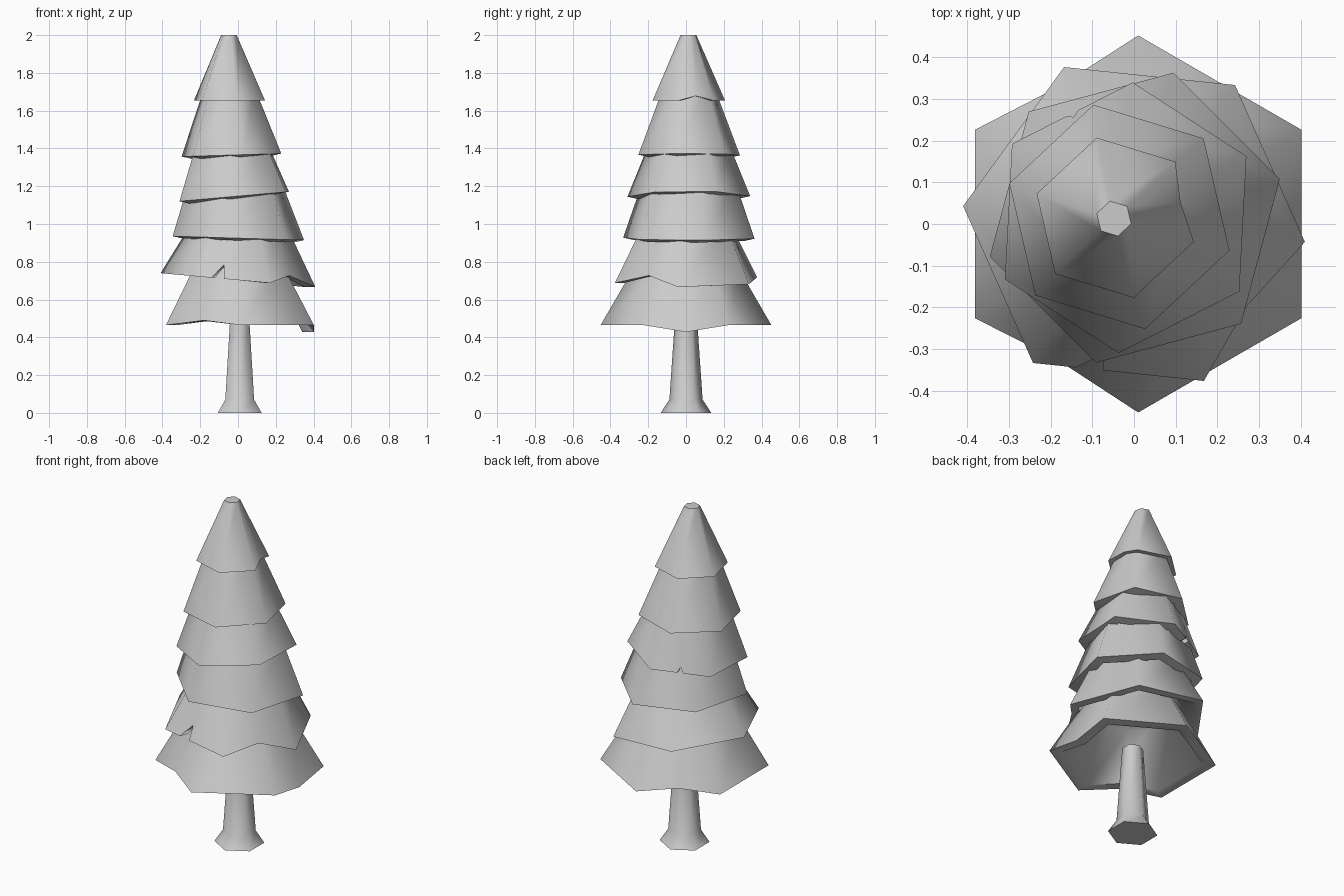
import bpy, bmesh
from math import cos, sin, radians, floor

if "Cube" in bpy.data.objects:
    bpy.data.objects.remove(bpy.data.objects["Cube"])


def hex_point(center, radius, start, t):
    """Point at position t (0..6) along the outline of a hexagon."""
    k = floor(t)
    f = t - k
    a, b = (radians(start + 60 * (k + i)) for i in (0, 1))
    return (center[0] + radius * ((1 - f) * cos(a) + f * cos(b)),
            center[1] + radius * ((1 - f) * sin(a) + f * sin(b)))


def build(name, rings, cap_first=False, cap_last=False):
    """Skin a stack of equal-length rings, from first to last."""
    bm = bmesh.new()
    loops = [[bm.verts.new(p) for p in ring] for ring in rings]
    n = len(loops[0])
    for lo, hi in zip(loops, loops[1:]):
        for i in range(n):
            j = (i + 1) % n
            bm.faces.new((lo[i], lo[j], hi[j], hi[i]))
    if cap_first:
        bm.faces.new(loops[0][::-1])
    if cap_last:
        bm.faces.new(loops[-1])
    mesh = bpy.data.meshes.new(name)
    bm.to_mesh(mesh)
    bm.free()
    obj = bpy.data.objects.new(name, mesh)
    bpy.context.collection.objects.link(obj)
    bpy.ops.object.select_all(action='DESELECT')
    bpy.context.view_layer.objects.active = obj
    obj.select_set(True)
    bpy.ops.object.shade_smooth_by_angle(angle=radians(62))
    return obj


def tier(name, start, rim, top, tilt=0.0, nicks=(), cap=False, wall=0.055, drop=0.012):
    """Hollow hexagonal skirt with a thick rim; rim and top are (x, y, z, radius)."""
    points = sorted([(t, 0.0) for t in range(6)] + list(nicks))
    ceiling, inner, outer, upper = [], [], [], []
    shrink = 1 - wall / rim[3]
    for t, dz in points:
        ux, uy = hex_point(top[:2], top[3], start, t)
        ox, oy = hex_point(rim[:2], rim[3], start, t)
        z = rim[2] + tilt * (ox - rim[0])
        # raised nicks slide up along the slope of the skirt
        f = max(dz, 0) / (top[2] - z)
        ox, oy, z = ox + f * (ux - ox), oy + f * (uy - oy), z + dz
        outer.append((ox, oy, z))
        upper.append((ux, uy, top[2]))
        inner.append((rim[0] + shrink * (ox - rim[0]),
                      rim[1] + shrink * (oy - rim[1]), z - (drop if dz >= 0 else 0)))
        cx, cy = hex_point(top[:2], max(top[3] - wall, 0.015), start, t)
        ceiling.append((cx, cy, top[2] - 0.03))
    build(name, [ceiling, inner, outer, upper], cap_first=cap, cap_last=cap)


# trunk with flared foot
trunk = [[(*hex_point((0.009, 0), r, 30, k), z) for k in range(6)]
         for r, z in ((0.134, 0), (0.088, 0.07), (0.057, 0.52))]
build("trunk", trunk, cap_first=True)

# foliage tiers, bottom to top
tier("foliage_1", 30, (0.01, 0, 0.465, 0.452), (0.005, 0, 0.77, 0.275), cap=True,
     drop=0.0, wall=0.07, nicks=((1.5, 0.022), (3.5, 0.025), (5.5, -0.037)))
tier("foliage_2", -6, (0, 0, 0.703, 0.412), (0, 0.005, 0.985, 0.26), drop=0.0,
     tilt=-0.09, nicks=((4.25, 0), (4.39, 0.075), (4.41, 0), (5.5, 0.05)))
tier("foliage_3", 15, (0.002, 0.015, 0.925, 0.36), (-0.015, 0.015, 1.22, 0.255),
     tilt=-0.03)
tier("foliage_4", 27, (-0.02, 0.015, 1.146, 0.325), (-0.032, 0.015, 1.43, 0.21),
     tilt=0.088, nicks=((1.45, 0), (1.5, 0.03), (1.55, 0)))
tier("foliage_5", 43, (-0.035, 0.017, 1.365, 0.276), (-0.045, 0.015, 1.72, 0.14),
     tilt=0.03)
tier("foliage_6", -17, (-0.045, 0.015, 1.653, 0.197), (-0.048, 0.013, 2.0, 0.043),
     drop=0.0, nicks=((0.5, 0.025),), cap=True)
